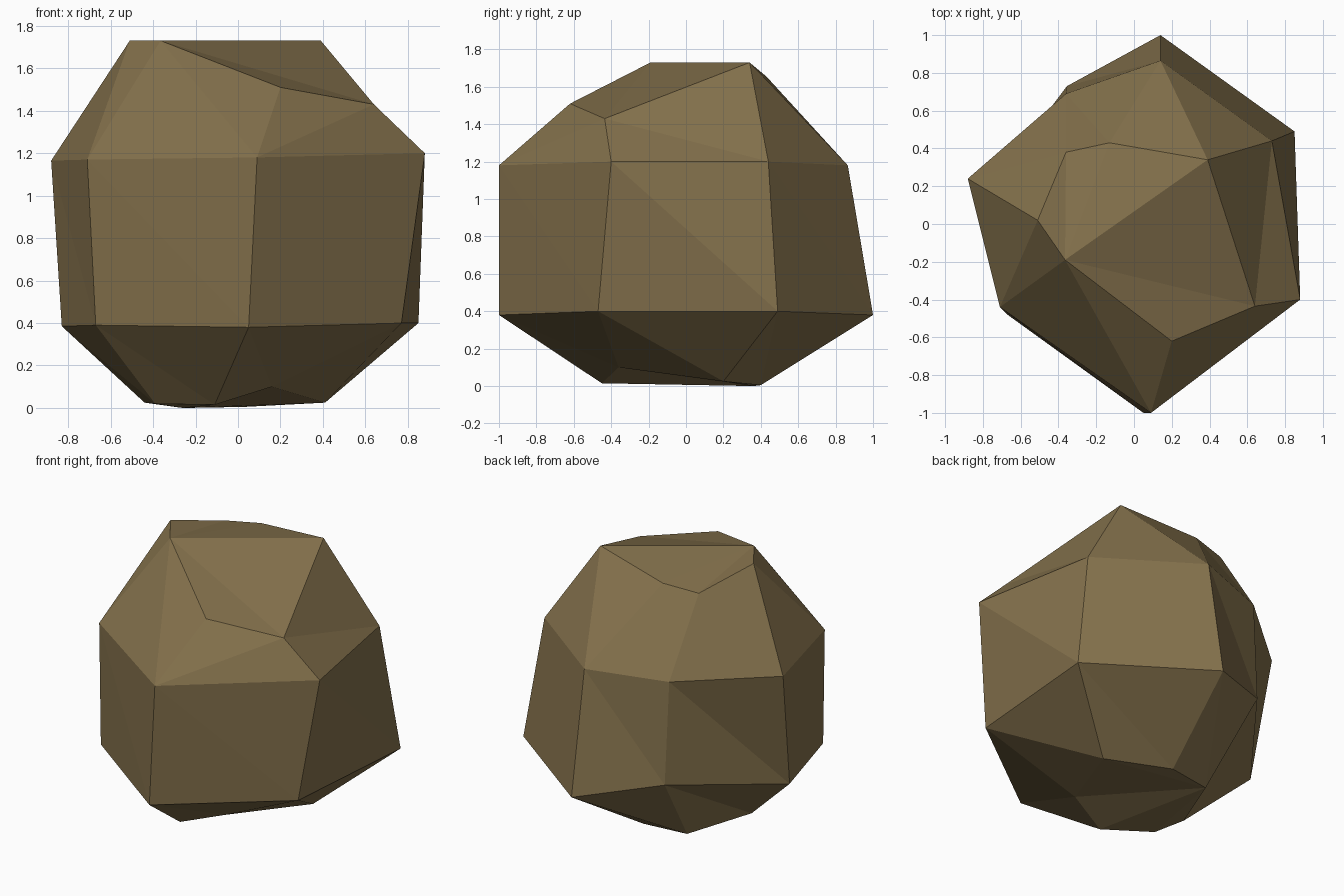
import bpy, bmesh

if "Cube" in bpy.data.objects:
    bpy.data.objects.remove(bpy.data.objects["Cube"])

N = 7  # corners per ring, counter-clockwise from the front

# Cross-section rings of the boulder, bottom to top
base = [(-.11, -.45, .015), (.16, -.36, .1), (.41, .2, .025), (.03, .4, .005),
        (-.26, .36, 0), (-.44, -.06, .025), (-.39, -.27, .02)]
low = [(.05, -1, .38), (.77, -.47, .4), (.85, .49, .4), (.14, 1, .38),
       (-.355, .73, .49), (-.83, .1, .385), (-.67, -.48, .39)]
high = [(.09, -1, 1.18), (.88, -.4, 1.2), (.73, .44, 1.2), (.14, .865, 1.18),
        (-.36, .69, 1.16), (-.88, .24, 1.165), (-.71, -.44, 1.17)]
crown = [(.2, -.62, 1.51), (.64, -.435, 1.43), (.39, .34, 1.73), (-.13, .43, 1.655),
         (-.36, .38, 1.63), (-.51, .02, 1.73), (-.365, -.19, 1.73)]

bm = bmesh.new()
rings = [[bm.verts.new(p) for p in ring] for ring in (base, low, high, crown)]

# Facets between neighbouring rings
for k, (a, b) in enumerate(zip(rings, rings[1:])):
    for i in range(N):
        j = (i + 1) % N
        if k == 2 and i == 0:                 # one facet splits the other way
            tris = [(a[i], a[j], b[j]), (a[i], b[j], b[i])]
        else:
            tris = [(a[i], a[j], b[i]), (a[j], b[j], b[i])]
        for t in tris:
            bm.faces.new(t)


def cap(ring, start):
    """Close a ring with a fan of triangles from one corner."""
    for s in range(1, N - 1):
        bm.faces.new([ring[(start + o) % N] for o in (0, s, s + 1)])


cap(rings[0], 4)
cap(rings[3], 6)
bmesh.ops.recalc_face_normals(bm, faces=bm.faces)

mesh = bpy.data.meshes.new("boulder")
bm.to_mesh(mesh)
bm.free()

# Single brown stone colour
stone = bpy.data.materials.new("brown stone")
stone.diffuse_color = (.23, .165, .072, 1)
stone.use_nodes = True
stone.node_tree.nodes["Principled BSDF"].inputs["Base Color"].default_value = stone.diffuse_color
mesh.materials.append(stone)
bpy.context.collection.objects.link(bpy.data.objects.new("boulder", mesh))
